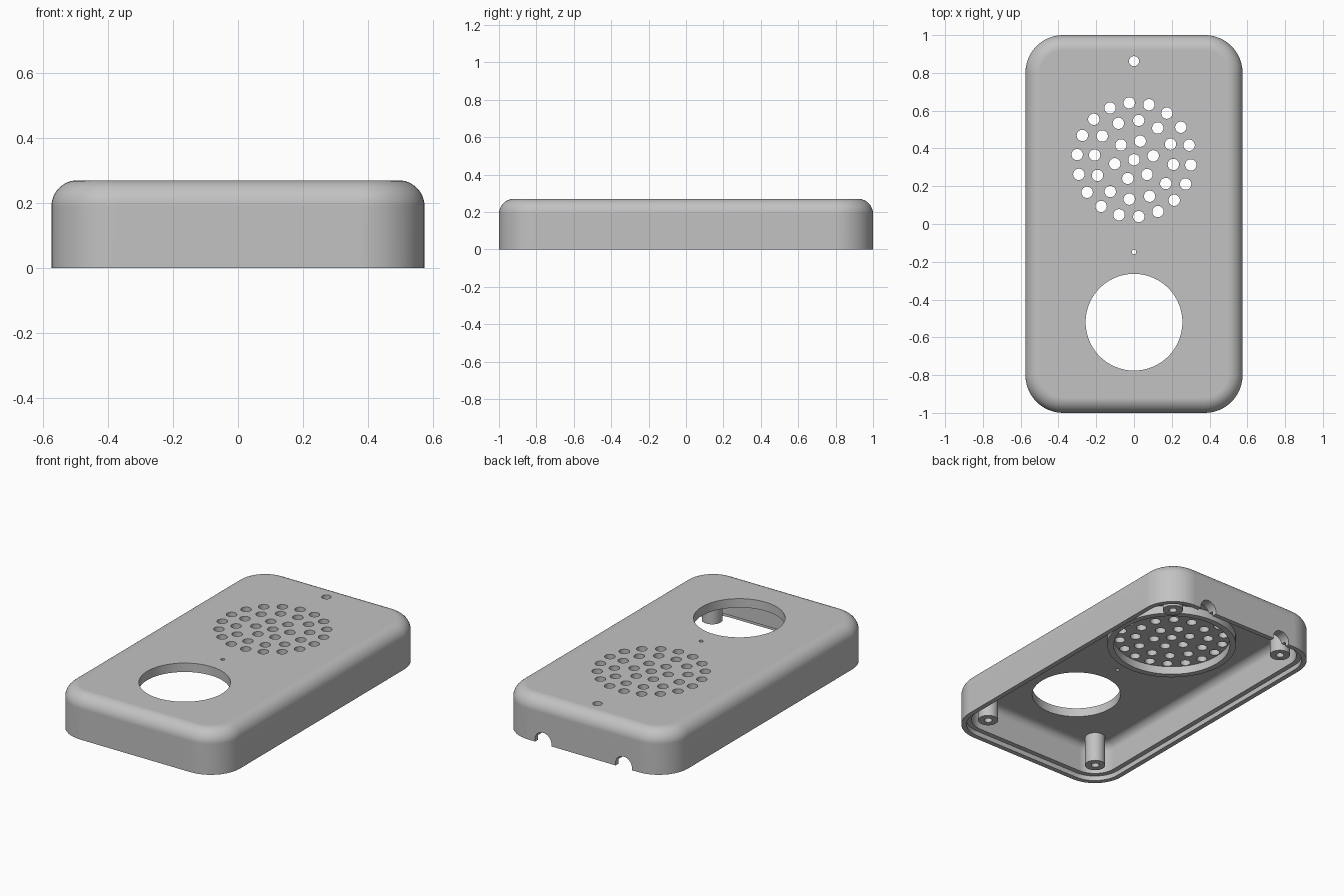
import bpy, bmesh
from math import sin, cos, pi, radians
from mathutils import Matrix, Vector

cube = bpy.data.objects.get("Cube")
if cube:
    bpy.data.objects.remove(cube, do_unlink=True)

HALF_X, HALF_Y, HEIGHT = 0.575, 1.0, 0.27
CORNER, FILLET = 0.2, 0.08
WALL, CEILING, INNER_FILLET = 0.06, 0.215, 0.05
STEP_IN, STEP_Z = 0.03, 0.03

grey = bpy.data.materials.new("plain grey plastic")
grey.use_nodes = True
COLOUR = (0.54, 0.54, 0.54, 1)
grey.diffuse_color = COLOUR
grey.node_tree.nodes["Principled BSDF"].inputs["Base Color"].default_value = COLOUR


def make_object(name, bm):
    bmesh.ops.recalc_face_normals(bm, faces=bm.faces)
    mesh = bpy.data.meshes.new(name)
    bm.to_mesh(mesh)
    bm.free()
    mesh.materials.append(grey)
    obj = bpy.data.objects.new(name, mesh)
    bpy.context.collection.objects.link(obj)
    return obj


def activate(obj):
    bpy.ops.object.select_all(action="DESELECT")
    obj.select_set(True)
    bpy.context.view_layer.objects.active = obj


def smooth(obj):
    activate(obj)
    bpy.ops.object.shade_smooth_by_angle(angle=radians(30))
    mod = obj.modifiers.new("even normals", "WEIGHTED_NORMAL")
    mod.keep_sharp = True


def rounded_loop(bm, inset, z, steps=12):
    """Rounded rectangle of vertices, inset from the outer outline."""
    r = CORNER - inset
    loop = []
    for q, (sx, sy) in enumerate(((1, 1), (-1, 1), (-1, -1), (1, -1))):
        for i in range(steps + 1):
            a = (q + i / steps) * pi / 2
            loop.append(bm.verts.new((sx * (HALF_X - CORNER) + r * cos(a),
                                      sy * (HALF_Y - CORNER) + r * sin(a), z)))
    return loop


def bridge(bm, a, b):
    for i in range(len(a)):
        j = (i + 1) % len(a)
        bm.faces.new((a[i], a[j], b[j], b[i]))


def fillet(inset, top, r, steps=8):
    """Quarter-round section points from the wall up to the flat."""
    angles = [i / steps * pi / 2 for i in range(steps + 1)]
    return [(inset + r - r * cos(a), top - r + r * sin(a)) for a in angles]


def add_cylinder(bm, x, y, z0, z1, r, segments=32):
    bmesh.ops.create_cone(bm, cap_ends=True, segments=segments, radius1=r, radius2=r,
                          depth=z1 - z0, matrix=Matrix.Translation((x, y, (z0 + z1) / 2)))


def add_tube(bm, x, y, z0, z1, outer, inner, segments=48):
    """Hollow upright tube, open through its length."""
    rings = []
    for r, z in ((outer, z0), (outer, z1), (inner, z1), (inner, z0)):
        rings.append([bm.verts.new((x + r * cos(2 * pi * i / segments),
                                    y + r * sin(2 * pi * i / segments), z))
                      for i in range(segments)])
    for k in range(4):
        bridge(bm, rings[k], rings[(k + 1) % 4])


# Hollow cover: one section swept from inner ceiling, round the rim, to outer top
section = fillet(WALL, CEILING, INNER_FILLET)[::-1]
section += [(WALL, STEP_Z), (STEP_IN, STEP_Z), (STEP_IN, 0), (0, 0)]
section += fillet(0, HEIGHT, FILLET, 12)
bm = bmesh.new()
loops = [rounded_loop(bm, inset, z) for inset, z in section]
for lower, upper in zip(loops, loops[1:]):
    bridge(bm, lower, upper)
bm.faces.new(loops[0])
bm.faces.new(loops[-1])
cover = make_object("cover_shell", bm)

# Cutter for all openings
SPEAKER_Y = 0.34
bm = bmesh.new()
add_cylinder(bm, 0, -0.52, 0.1, 0.4, 0.256, 96)      # large round window
add_cylinder(bm, 0, 0.862, 0.1, 0.4, 0.027)          # indicator hole
add_cylinder(bm, 0, -0.148, 0.1, 0.4, 0.012, 16)     # pinhole
add_cylinder(bm, 0, SPEAKER_Y, 0.1, 0.4, 0.03)       # grille centre
for ring, radius in enumerate((0.104, 0.21, 0.302), 1):
    for i in range(6 * ring):
        a = 2 * pi * i / (6 * ring) + radians(11.6 * ring)
        add_cylinder(bm, radius * cos(a), SPEAKER_Y + radius * sin(a), 0.1, 0.4, 0.03)
for x in (-0.275, 0.275):                            # cable notches in the back wall
    place = Matrix.Translation((x, 1.0, 0.012)) @ Matrix.Rotation(pi / 2, 4, "X")
    bmesh.ops.create_cone(bm, cap_ends=True, segments=48, radius1=0.057,
                          radius2=0.057, depth=0.2, matrix=place)
cutter = make_object("opening_cutter", bm)
cutter.hide_render = True

cut = cover.modifiers.new("openings", "BOOLEAN")
cut.operation, cut.solver, cut.object = "DIFFERENCE", "EXACT", cutter
activate(cover)
bpy.ops.object.modifier_apply(modifier=cut.name)
bpy.data.objects.remove(cutter, do_unlink=True)
smooth(cover)

# Retaining ring round the grille, under the ceiling
bm = bmesh.new()
add_tube(bm, 0, SPEAKER_Y, CEILING - 0.05, CEILING + 0.01, 0.373, 0.337, 96)
smooth(make_object("speaker_ring", bm))

# Screw posts in the four corners
for side, sx in (("left", 1), ("right", -1)):
    for end, sy in (("back", 1), ("front", -1)):
        bm = bmesh.new()
        add_tube(bm, sx * 0.405, sy * 0.833, STEP_Z, CEILING + 0.01, 0.058, 0.023)
        smooth(make_object(f"screw_post_{end}_{side}", bm))
